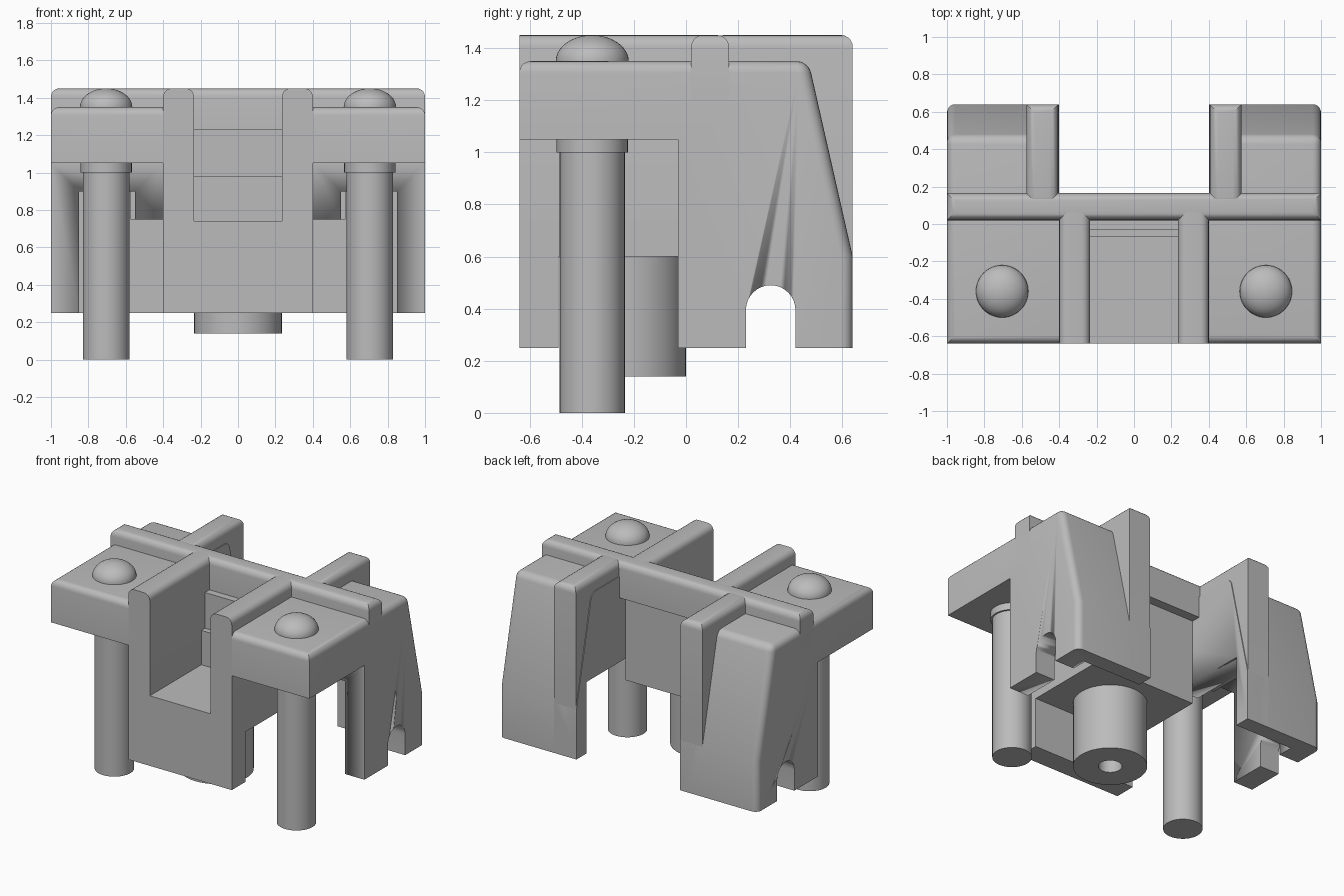
import bpy, bmesh, math
from mathutils import Vector

old = bpy.data.objects.get("Cube")
if old:
    bpy.data.objects.remove(old, do_unlink=True)

grey = bpy.data.materials.new("plain grey")
grey.use_nodes = True
COLOUR = (0.5, 0.5, 0.5, 1)
grey.diffuse_color = COLOUR
grey.node_tree.nodes["Principled BSDF"].inputs["Base Color"].default_value = COLOUR


def finish(name, bm, smooth=True):
    bmesh.ops.recalc_face_normals(bm, faces=bm.faces)
    mesh = bpy.data.meshes.new(name)
    bm.to_mesh(mesh)
    bm.free()
    mesh.materials.append(grey)
    ob = bpy.data.objects.new(name, mesh)
    bpy.context.collection.objects.link(ob)
    if smooth:
        bpy.ops.object.select_all(action='DESELECT')
        bpy.context.view_layer.objects.active = ob
        ob.select_set(True)
        bpy.ops.object.shade_smooth_by_angle(angle=math.radians(35))
    return ob


def prism(name, x0, x1, profile, rule=None, width=0.045):
    """Extrude a (y, z) profile along x and round the edges picked by rule(mid, direction)."""
    bm = bmesh.new()
    face = bm.faces.new([bm.verts.new((x0, y, z)) for y, z in profile])
    ext = bmesh.ops.extrude_face_region(bm, geom=[face])["geom"]
    moved = [v for v in ext if isinstance(v, bmesh.types.BMVert)]
    bmesh.ops.translate(bm, verts=moved, vec=(x1 - x0, 0, 0))
    bmesh.ops.recalc_face_normals(bm, faces=bm.faces)
    if rule:
        edges = []
        for e in bm.edges:
            a, b = e.verts[0].co, e.verts[1].co
            if rule((a + b) / 2, (b - a).normalized()):
                edges.append(e)
        bmesh.ops.bevel(bm, geom=edges, offset=width, segments=5,
                        profile=0.5, affect='EDGES', clamp_overlap=True)
    return finish(name, bm)


def box(name, x, y, z, rule=None, width=0.045):
    profile = [(y[0], z[0]), (y[1], z[0]), (y[1], z[1]), (y[0], z[1])]
    return prism(name, x[0], x[1], profile, rule, width)


def lathe(name, profile, centre, steps=48):
    """Spin an (r, z) profile around a vertical axis."""
    bm = bmesh.new()
    verts = [bm.verts.new((r, 0, z)) for r, z in profile]
    edges = [bm.edges.new(pair) for pair in zip(verts, verts[1:])]
    bmesh.ops.spin(bm, geom=verts + edges, cent=(0, 0, 0), axis=(0, 0, 1),
                   angle=math.tau, steps=steps)
    bmesh.ops.remove_doubles(bm, verts=bm.verts, dist=0.0001)
    bmesh.ops.translate(bm, verts=bm.verts, vec=(*centre, 0))
    return finish(name, bm)


def cut(target, cutter):
    mod = target.modifiers.new("cut", 'BOOLEAN')
    mod.operation = 'DIFFERENCE'
    mod.solver = 'EXACT'
    mod.object = cutter
    bpy.context.view_layer.objects.active = target
    bpy.ops.object.modifier_apply(modifier=mod.name)
    bpy.data.objects.remove(cutter, do_unlink=True)


TOP, DECK, BASE = 1.45, 1.35, 0.25
FRONT, BACK = -0.64, 0.64
SLOT, BODY = 0.235, 0.4

# Central body with its front wall and stepped slot
box("front_wall", (-BODY, BODY), (FRONT, -0.49), (BASE, 0.74))
box("slot_floor", (-BODY, BODY), (FRONT, 0.1), (0.6, 0.74))
box("lower_step", (-SLOT, SLOT), (-0.07, 0.1), (0.74, 0.98))
box("upper_step", (-SLOT, SLOT), (-0.03, 0.1), (0.98, 1.23))

# Bar across the whole top
box("cross_bar", (-1, 1), (0.02, 0.165), (1.2, TOP),
    lambda m, d: m.z > TOP - 0.01)

# Hollow centre post under the body
lathe("centre_post", [(0, 0.4), (0.075, 0.4), (0.075, 0.14), (SLOT, 0.14),
                      (SLOT, 0.62), (0, 0.62)], (0, -0.235))


def rounded_side(s):
    """Rule for the shoulder's top, outer rear and front corner edges."""
    def rule(m, d):
        along_top = m.z > DECK - 0.01 and m.x * s > 0.41
        outer_rear = m.x * s > 0.99 and m.y > 0.5 and m.z > 0.3
        return along_top or outer_rear
    return rule


for s, side in ((1, "left"), (-1, "right")):
    # Slot cheek, rounded along its top
    box(side + "_cheek", (s * SLOT, s * BODY), (FRONT, 0.1), (0.6, TOP),
        lambda m, d: m.z > TOP - 0.01 and abs(d.y) > 0.9)

    # Shoulder and leg in one piece, hollowed from below
    leg = prism(side + "_shoulder", s * BODY, s,
                [(FRONT, 1.05), (-0.03, 1.05), (-0.03, BASE), (BACK, BASE),
                 (BACK, 0.6), (0.47, DECK), (FRONT, DECK)], rounded_side(s))
    cut(leg, box("hollow", (s * 0.55, s * 0.85), (-0.1, 0.53), (0.1, 0.9)))
    cut(leg, box("inner_hollow", (s * 0.3, s * 0.6), (-0.1, 0.53), (0.1, 0.75)))

    # Arched notch through the outer wall
    r, yc, zc = 0.095, 0.325, 0.395
    arch = [(yc + r * math.cos(t * math.pi / 16), zc + r * math.sin(t * math.pi / 16))
            for t in range(17)]
    cut(leg, prism("notch", s * 0.7, s * 1.1, [(yc - r, 0.1), (yc + r, 0.1)] + arch))

    # Rear fin: tall rib above, thin wall below
    box(side + "_fin", (s * 0.405, s * 0.575), (0.1, BACK), (0.75, TOP),
        lambda m, d: m.z > TOP - 0.01)
    box(side + "_fin_foot", (s * 0.405, s * 0.575), (0.53, BACK), (BASE, 0.8))

    # Bolt with collar and domed head
    dome = [(0.14 * math.cos(t * math.pi / 20), DECK + 0.1 * math.sin(t * math.pi / 20))
            for t in range(10)]
    lathe(side + "_bolt", [(0, 0), (0.125, 0), (0.125, 1.0), (0.137, 1.0),
                           (0.137, 1.06), (0.125, 1.06), (0.125, 1.3), (0.14, 1.3)]
          + dome + [(0, TOP)], (s * 0.705, -0.36))
